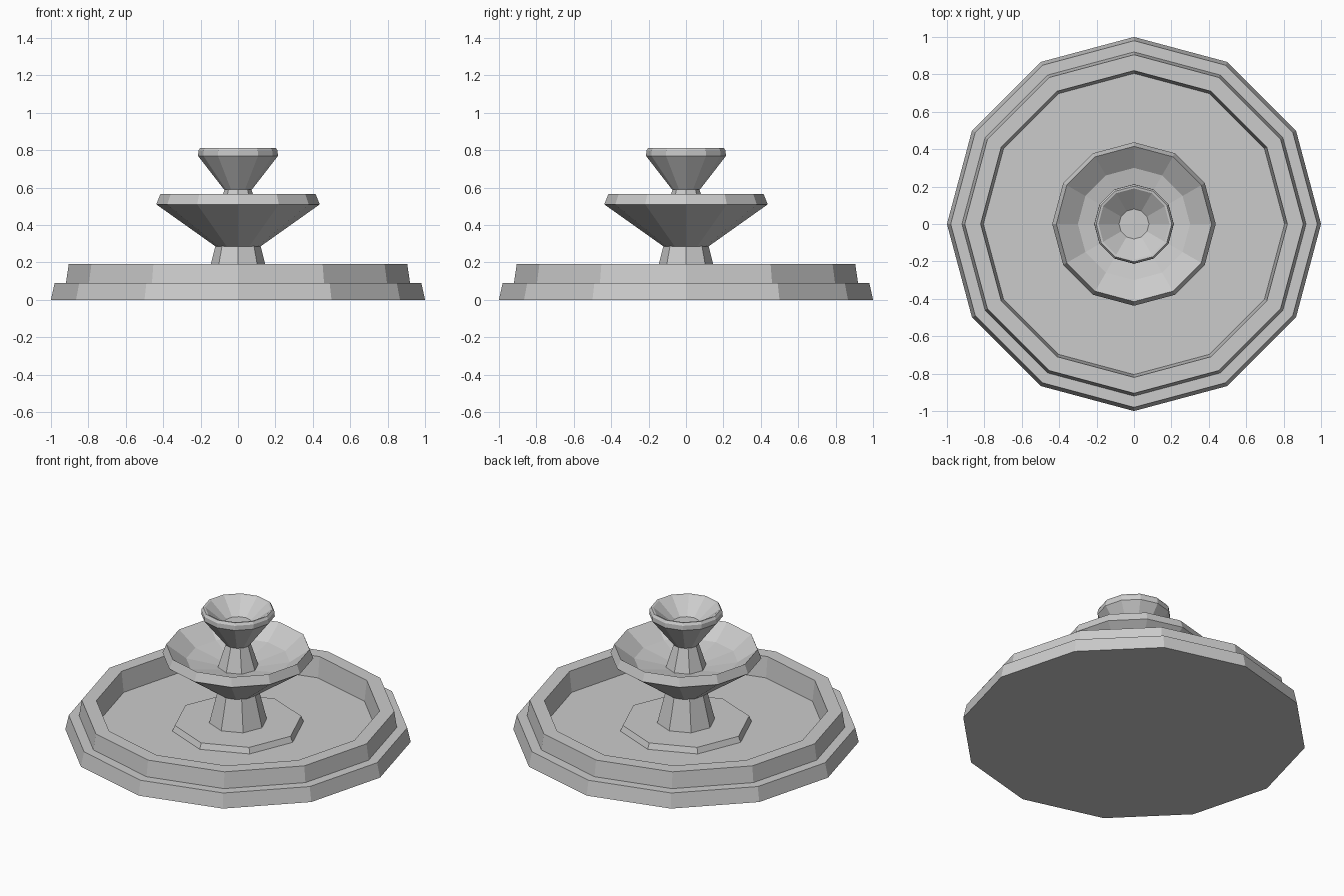
import bpy, bmesh, math

if "Cube" in bpy.data.objects:
    bpy.data.objects.remove(bpy.data.objects["Cube"])


def lathe(name, profile, sides):
    """Spin a (radius, z) outline into a flat-faced solid, capped at both ends."""
    bm = bmesh.new()
    rings = []
    for r, z in profile:
        rings.append([bm.verts.new((r * math.cos(math.tau * i / sides),
                                    r * math.sin(math.tau * i / sides), z))
                      for i in range(sides)])
    for a, b in zip(rings, rings[1:]):
        for i in range(sides):
            j = (i + 1) % sides
            bm.faces.new((a[i], a[j], b[j], b[i]))
    bm.faces.new(rings[0][::-1])
    bm.faces.new(rings[-1])
    mesh = bpy.data.meshes.new(name)
    bm.to_mesh(mesh)
    bm.free()
    obj = bpy.data.objects.new(name, mesh)
    bpy.context.collection.objects.link(obj)
    return obj


# Stepped pool with a sunken floor
lathe("pool_basin", [(1.0, 0), (0.98, 0.09), (0.92, 0.09), (0.905, 0.19),
                     (0.82, 0.19), (0.805, 0.06)], 12)
# Low plinth on the pool floor
lathe("plinth", [(0.387, 0.055), (0.37, 0.095)], 8)
# Lower column
lathe("lower_column", [(0.17, 0.09), (0.12, 0.29)], 8)
# Wide middle bowl
lathe("middle_bowl", [(0.12, 0.285), (0.437, 0.51), (0.415, 0.565),
                      (0.30, 0.48), (0.12, 0.445)], 12)
# Upper column
lathe("upper_column", [(0.12, 0.44), (0.07, 0.595)], 8)
# Small top bowl
lathe("top_bowl", [(0.075, 0.59), (0.213, 0.768), (0.212, 0.797), (0.202, 0.812),
                   (0.19, 0.81), (0.08, 0.72)], 12)
